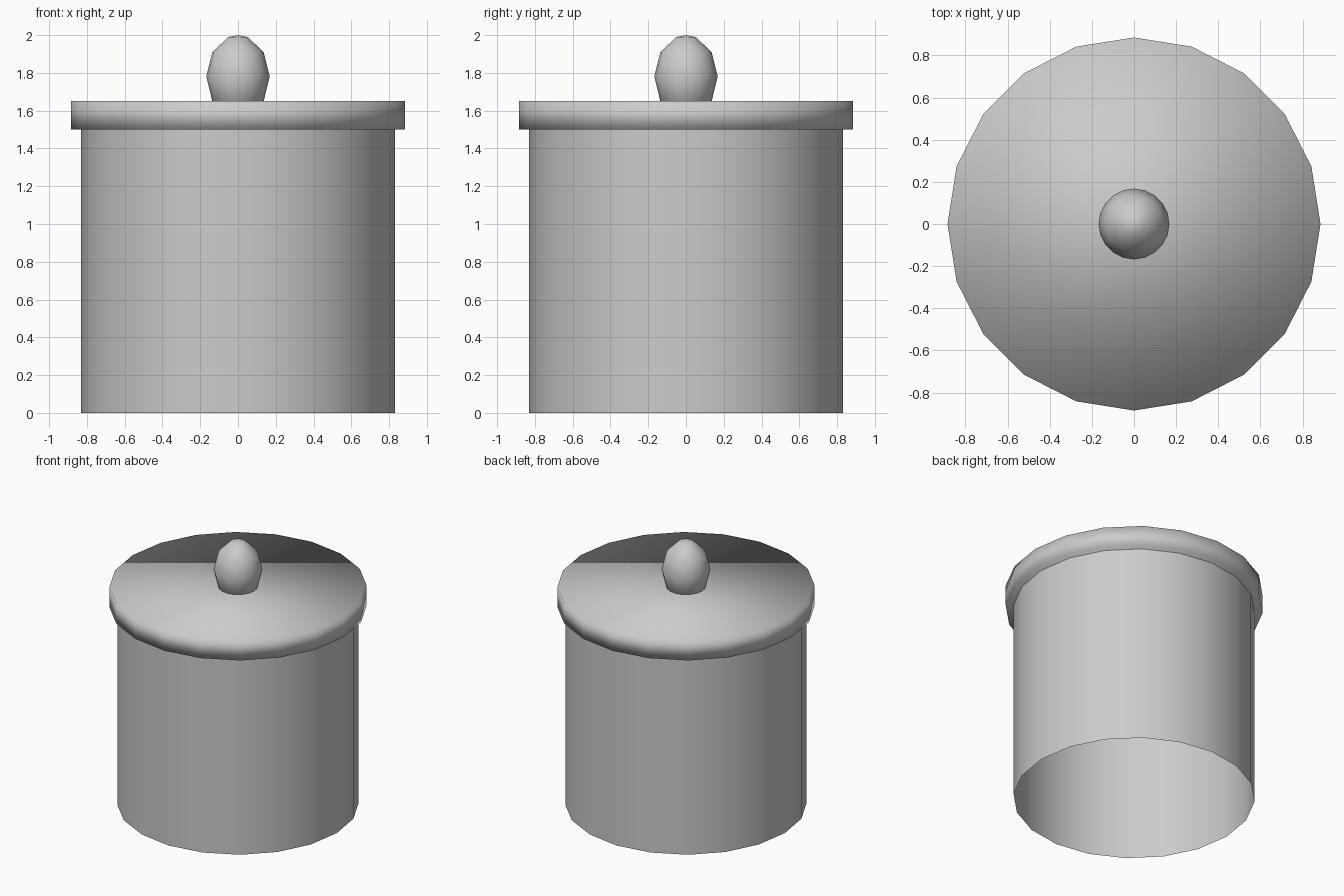
import bpy
import bmesh
from math import sin, cos, radians, pi

SIDES = 20

cube = bpy.data.objects.get("Cube")
if cube:
    bpy.data.objects.remove(cube, do_unlink=True)

# One plain grey for every part
grey = bpy.data.materials.new("plain grey")
grey.use_nodes = True
colour = (0.6, 0.6, 0.6, 1)
grey.diffuse_color = colour
grey.node_tree.nodes["Principled BSDF"].inputs["Base Color"].default_value = colour


def lathe(name, profile, cap_bottom=True, cap_top=True):
    """Turn a (radius, height) profile about z, with smooth shading."""
    bm = bmesh.new()
    rings = [[bm.verts.new((r * cos(2 * pi * i / SIDES), r * sin(2 * pi * i / SIDES), z))
              for i in range(SIDES)] for r, z in profile]
    for low, high in zip(rings, rings[1:]):
        for i in range(SIDES):
            j = (i + 1) % SIDES
            bm.faces.new((low[i], low[j], high[j], high[i]))
    if cap_bottom:
        bm.faces.new(rings[0][::-1])
    if cap_top:
        bm.faces.new(rings[-1])
    bmesh.ops.remove_doubles(bm, verts=bm.verts, dist=0.0001)
    for face in bm.faces:
        face.smooth = True
    mesh = bpy.data.meshes.new(name)
    bm.to_mesh(mesh)
    bm.free()
    mesh.materials.append(grey)
    obj = bpy.data.objects.new(name, mesh)
    bpy.context.collection.objects.link(obj)
    return obj


# Canister wall, open underneath
lathe("canister_wall", [(0.83, 0), (0.83, 1.5)], cap_bottom=False, cap_top=False)

# Overhanging lid, soft all round
lathe("lid", [(0.885, 1.5), (0.885, 1.65)])

# Egg-shaped knob, its lower end sunk into the lid
angles = [180, 162, 126, 90, 54, 18, 0]
lathe("lid_knob", [(0.168 * sin(radians(a)), 1.78 + 0.22 * cos(radians(a))) for a in angles],
      cap_bottom=False, cap_top=False)
